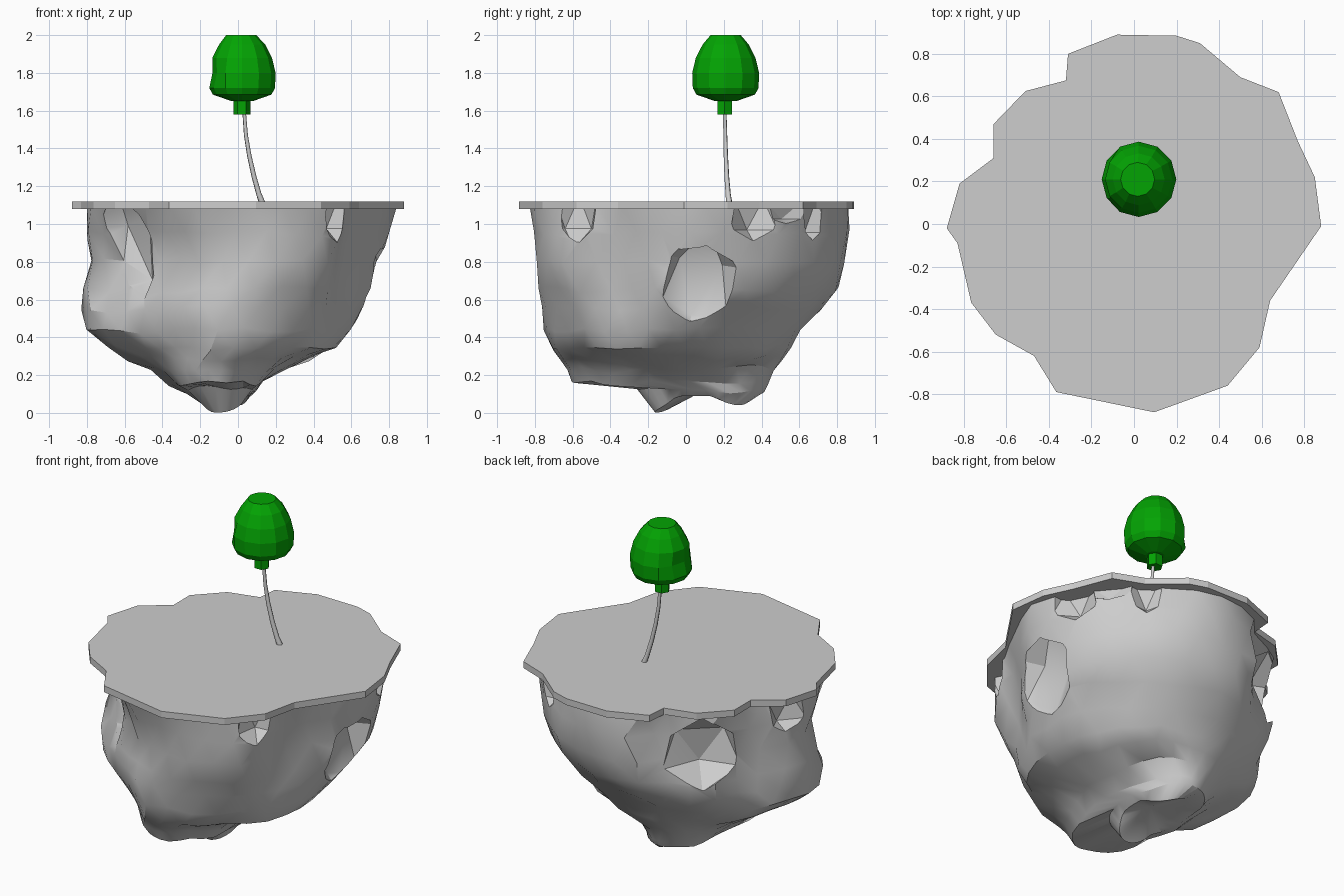
import bpy, bmesh, math
from math import sin, cos, pi, radians, hypot, atan2
from mathutils import Vector, Matrix, Euler, noise

cube = bpy.data.objects.get("Cube")
if cube:
    bpy.data.objects.remove(cube, do_unlink=True)


def make_material(name, rgb):
    m = bpy.data.materials.new(name)
    m.use_nodes = True
    m.diffuse_color = (*rgb, 1)
    m.node_tree.nodes["Principled BSDF"].inputs["Base Color"].default_value = (*rgb, 1)
    return m


STONE = make_material("stone grey", (0.61, 0.61, 0.61))
LEAF = make_material("leaf green", (0.001, 0.37, 0.001))


def finish(name, bm, material):
    bmesh.ops.recalc_face_normals(bm, faces=bm.faces)
    mesh = bpy.data.meshes.new(name)
    bm.to_mesh(mesh)
    bm.free()
    mesh.materials.append(material)
    ob = bpy.data.objects.new(name, mesh)
    bpy.context.collection.objects.link(ob)
    return ob


def loft(bm, rings):
    """Skin a stack of equal-length point rings and cap both ends."""
    loops = [[bm.verts.new(p) for p in ring] for ring in rings]
    for low, high in zip(loops, loops[1:]):
        for i in range(len(low)):
            j = (i + 1) % len(low)
            bm.faces.new((low[i], low[j], high[j], high[i]))
    bm.faces.new(loops[-1])
    return bm.faces.new(loops[0][::-1])


# Ground slab: irregular outline, counter-clockwise from the left side
OUTLINE = [(.88, -.01), (.85, .22), (.77, .39), (.68, .62), (.5, .69), (.31, .85),
           (.2, .885), (-.08, .89), (-.31, .8), (-.32, .675), (-.51, .625), (-.66, .47),
           (-.66, .31), (-.82, .19), (-.88, -.02), (-.83, -.09), (-.765, -.37),
           (-.65, -.52), (-.47, -.62), (-.365, -.79), (.095, -.885), (.44, -.76),
           (.59, -.58), (.64, -.36)]
bm = bmesh.new()
loft(bm, [[(x, y, z) for x, y in OUTLINE] for z in (1.08, 1.12)])
finish("ground_slab", bm, STONE)


def outline_radius(a):
    """Distance from the centre to the slab edge in direction a."""
    d = Vector((cos(a), sin(a)))
    best = 2.0
    for p, q in zip(OUTLINE, OUTLINE[1:] + OUTLINE[:1]):
        p, e = Vector(p), Vector(q) - Vector(p)
        den = d.x * e.y - d.y * e.x
        if abs(den) < 1e-6:
            continue
        t = (p.x * e.y - p.y * e.x) / den
        s = (p.x * d.y - p.y * d.x) / den
        if t > 0 and -.001 <= s <= 1.001:
            best = min(best, t)
    return best


# Rock: height, then x and y limits of each cross-section
SECTIONS = [(.09, -.2, .06, -.17, .32), (.12, -.3, .1, -.27, .41),
            (.16, -.36, .14, -.6, .43), (.23, -.48, .24, -.63, .47),
            (.29, -.6, .42, -.66, .52), (.35, -.7, .53, -.7, .56),
            (.44, -.82, .61, -.74, .62), (.55, -.88, .66, -.77, .71),
            (.65, -.83, .7, -.8, .79), (.8, -.76, .73, -.82, .86),
            (.95, -.8, .79, -.81, .86), (1.09, -.83, .82, -.82, .86)]
# Broad dips: direction in degrees, height, half angle, half height, depth
DIPS = [(-135, .62, 36, .5, .14), (135, .45, 32, .28, .06), (-32, .7, 20, .36, .08),
        (-62, .27, 30, .09, .07), (-103, .82, 24, .24, .07)]
# Low points under the rock: x, y, drop, reach
TIPS = [(-.1, -.14, .09, .17), (.02, .29, .05, .15)]


def rock_point(z, a):
    x0, x1, y0, y1 = next(s for s in SECTIONS if s[0] == z)[1:]
    x = (x0 + x1) / 2 + (x1 - x0) / 2 * cos(a)
    y = (y0 + y1) / 2 + (y1 - y0) / 2 * sin(a)
    r, ang = hypot(x, y), atan2(y, x)
    edge = min(outline_radius(ang + turn) for turn in (-.1, 0, .1))
    # The upper rock follows the slab edge
    blend = .75 * max(0, min(1, (z - .5) / .5))
    r += (edge * .96 - r) * blend
    r += .03 * noise.noise(Vector((x, y, z)) * 4) * min(1, r * 2)
    for deg, hz, wide, tall, depth in DIPS:
        turn = (ang - radians(deg) + pi) % (2 * pi) - pi
        d = (turn / radians(wide)) ** 2 + ((z - hz) / tall) ** 2
        r -= depth * max(0, 1 - d)
    r = min(r, edge * .98)
    x, y = r * cos(ang), r * sin(ang)
    if z < .1:
        z -= sum(drop * max(0, 1 - (hypot(x - tx, y - ty) / reach) ** 2)
                 for tx, ty, drop, reach in TIPS)
    elif z < 1.05:
        z += .04 * noise.noise(Vector((y, z, x)) * 5)
    return x, y, z


bm = bmesh.new()
bottom = loft(bm, [[rock_point(s[0], 2 * pi * (i + k % 2 / 2) / 32) for i in range(32)]
                   for k, s in enumerate(SECTIONS)])
# Hollow the underside between its low points
bmesh.ops.poke(bm, faces=[bottom])["verts"][0].co = (-.05, .08, .11)
bmesh.ops.triangulate(bm, faces=[f for f in bm.faces if len(f.verts) == 4])
rock = finish("rock_base", bm, STONE)

# Crisp hollows: direction, height, radius, half depth, half width, half height, lean
HOLLOWS = [(132, .84, .76, .18, .26, .23, 0), (5, .66, .72, .14, .22, .32, -10),
           (-142, .86, .75, .16, .18, .36, 15), (-47, 1.06, .81, .14, .13, .19, 0),
           (26, 1.05, .86, .14, .16, .18, 0), (55, 1.04, .9, .15, .13, .19, 0),
           (40, 1.08, .9, .13, .28, .12, 0), (171, 1.0, .84, .15, .17, .16, 0)]
bm = bmesh.new()
for deg, z, r, depth, wide, tall, lean in HOLLOWS:
    a = radians(deg)
    place = Matrix.LocRotScale(Vector((r * cos(a), r * sin(a), z)),
                               Euler((radians(lean), 0, a)), Vector((depth, wide, tall)))
    bmesh.ops.create_icosphere(bm, subdivisions=1, radius=1, matrix=place)
cutter = finish("hollow_cutter", bm, STONE)
cutter.hide_render = True
carve = rock.modifiers.new("hollows", 'BOOLEAN')
carve.operation = 'DIFFERENCE'
carve.solver = 'EXACT'
carve.use_self = True
carve.object = cutter
bpy.ops.object.select_all(action='DESELECT')
rock.select_set(True)
bpy.context.view_layer.objects.active = rock
bpy.ops.object.modifier_apply(modifier=carve.name)
bpy.data.objects.remove(cutter, do_unlink=True)
bpy.ops.object.shade_smooth_by_angle(angle=radians(30))


def lathe(name, profile, sides, centre, material):
    """Stack flat-faced rings of (height, radius, x shift)."""
    bm = bmesh.new()
    loft(bm, [[(centre[0] + dx + r * cos(2 * pi * i / sides),
                centre[1] + r * sin(2 * pi * i / sides), z) for i in range(sides)]
              for z, r, dx in profile])
    return finish(name, bm, material)


# Tree crown with a shallow dent on its right side
crown = lathe("tree_crown", [(1.65, .055, 0), (1.685, .155, 0), (1.72, .174, 0),
                             (1.8, .177, 0), (1.88, .158, 0), (1.95, .122, 0),
                             (2, .08, -.005)], 12, (.022, .21), LEAF)
for v in crown.data.vertices:
    if 1.75 < v.co.z < 1.85 and v.co.x < -.12:
        v.co.x += .02
lathe("crown_collar", [(1.58, .045, 0), (1.66, .045, 0)], 6, (.02, .205), LEAF)

# Bent trunk
curve = bpy.data.curves.new("trunk", 'CURVE')
curve.dimensions = '3D'
curve.bevel_depth = .012
curve.bevel_resolution = 1
curve.use_fill_caps = True
path = [(.132, .23, 1.1, 1.5), (.11, .223, 1.16, 1.2), (.085, .216, 1.25, 1.1),
        (.06, .211, 1.36, 1), (.042, .208, 1.47, .9), (.032, .205, 1.6, .8)]
spline = curve.splines.new('POLY')
spline.points.add(len(path) - 1)
for p, (x, y, z, r) in zip(spline.points, path):
    p.co = (x, y, z, 1)
    p.radius = r
curve.materials.append(STONE)
trunk = bpy.data.objects.new("tree_trunk", curve)
bpy.context.collection.objects.link(trunk)
